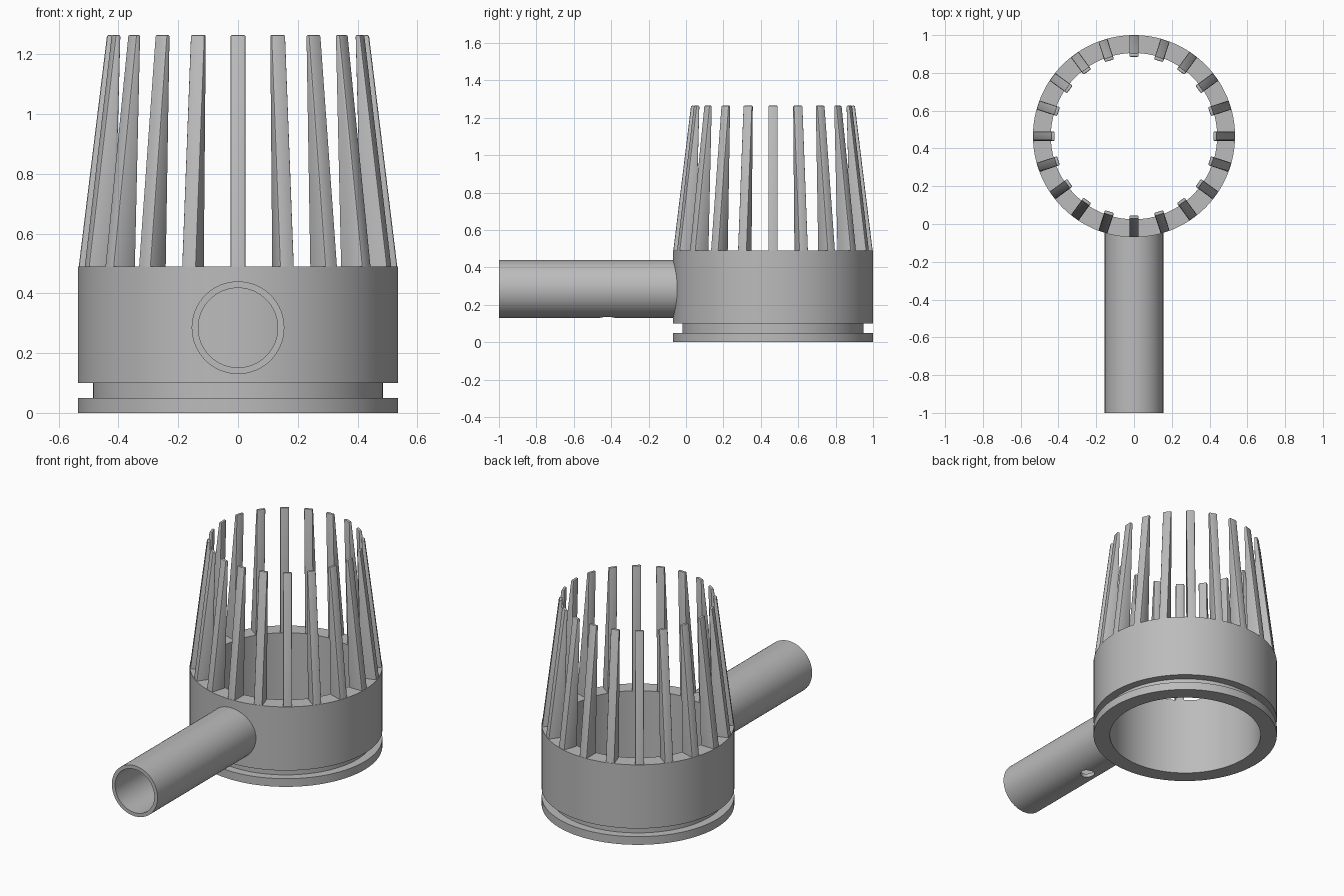
import bpy, bmesh, math
from mathutils import Matrix, Vector

if "Cube" in bpy.data.objects:
    bpy.data.objects.remove(bpy.data.objects["Cube"], do_unlink=True)

grey = bpy.data.materials.new("plain grey")
grey.use_nodes = True
COLOUR = (0.5, 0.5, 0.5, 1)
grey.diffuse_color = COLOUR
grey.node_tree.nodes["Principled BSDF"].inputs["Base Color"].default_value = COLOUR

RING_Y = 0.465    # centre of the basket
RING_R = 0.535
BORE_R = 0.44
RING_TOP = 0.49
TIP_Z = 1.265
PIPE_Z = 0.285


def make_object(name, bm, smooth=True):
    bmesh.ops.recalc_face_normals(bm, faces=bm.faces)
    mesh = bpy.data.meshes.new(name)
    bm.to_mesh(mesh)
    bm.free()
    mesh.materials.append(grey)
    obj = bpy.data.objects.new(name, mesh)
    bpy.context.scene.collection.objects.link(obj)
    bpy.ops.object.select_all(action='DESELECT')
    bpy.context.view_layer.objects.active = obj
    obj.select_set(True)
    if smooth:
        bpy.ops.object.shade_smooth_by_angle(angle=math.radians(30))
    return obj


def lathe(profile, steps):
    """Spin a closed (radius, height) profile around the z axis."""
    bm = bmesh.new()
    verts = [bm.verts.new((r, 0, z)) for r, z in profile]
    edges = [bm.edges.new((verts[i - 1], verts[i])) for i in range(len(verts))]
    bmesh.ops.spin(bm, geom=verts + edges, cent=(0, 0, 0), axis=(0, 0, 1),
                   angle=math.tau, steps=steps, use_duplicate=False)
    bmesh.ops.remove_doubles(bm, verts=bm.verts, dist=0.0001)
    return bm


# Collar with a retaining groove near the bottom
bm = lathe([(BORE_R, 0), (RING_R, 0), (RING_R, 0.05), (0.485, 0.05),
            (0.485, 0.1), (RING_R, 0.1), (RING_R, RING_TOP), (BORE_R, RING_TOP)], 128)
bm.transform(Matrix.Translation((0, RING_Y, 0)))
make_object("collar", bm)

# Side pipe, its inner end buried in the collar wall
bm = lathe([(0.133, 0), (0.155, 0), (0.155, 0.965), (0.133, 0.965)], 64)
bm.transform(Matrix.Translation((0, -1, PIPE_Z)) @ Matrix.Rotation(-math.pi / 2, 4, 'X'))
pipe = make_object("side_pipe", bm)

# Small drain hole in the underside of the pipe
bm = bmesh.new()
bmesh.ops.create_cone(bm, cap_ends=True, segments=32, radius1=0.04, radius2=0.04, depth=0.2,
                      matrix=Matrix.Translation((0, -0.42, 0.12)))
cutter = make_object("drain_hole_cutter", bm, smooth=False)
cutter.hide_render = True
bpy.context.view_layer.objects.active = pipe
cut = pipe.modifiers.new("drain_hole", 'BOOLEAN')
cut.operation = 'DIFFERENCE'
cut.solver = 'EXACT'
cut.object = cutter
bpy.ops.object.modifier_move_to_index(modifier=cut.name, index=0)
bpy.ops.object.modifier_apply(modifier=cut.name)
bpy.data.objects.remove(cutter, do_unlink=True)


# Basket fins: tapered bars leaning inwards, rounded along their edges
def make_fin(angle, name):
    bm = bmesh.new()
    bmesh.ops.create_cube(bm, size=1)
    for v in bm.verts:
        outer, top = v.co.x > 0, v.co.z > 0
        if top:
            v.co.x = 0.438 if outer else 0.42
        else:
            v.co.x = 0.534 if outer else 0.442
        v.co.y = math.copysign(0.025, v.co.y)
        v.co.z = TIP_Z if top else RING_TOP - 0.01
    upper = [e for e in bm.edges if any(v.co.z > 1 for v in e.verts)]
    bmesh.ops.bevel(bm, geom=upper, offset=0.006, segments=2, profile=0.5, affect='EDGES')
    bm.transform(Matrix.Translation((0, RING_Y, 0)) @ Matrix.Rotation(angle, 4, 'Z'))
    make_object(name, bm)


FINS = 20
for i in range(FINS):
    make_fin(math.tau * i / FINS, f"fin_{i + 1}")
